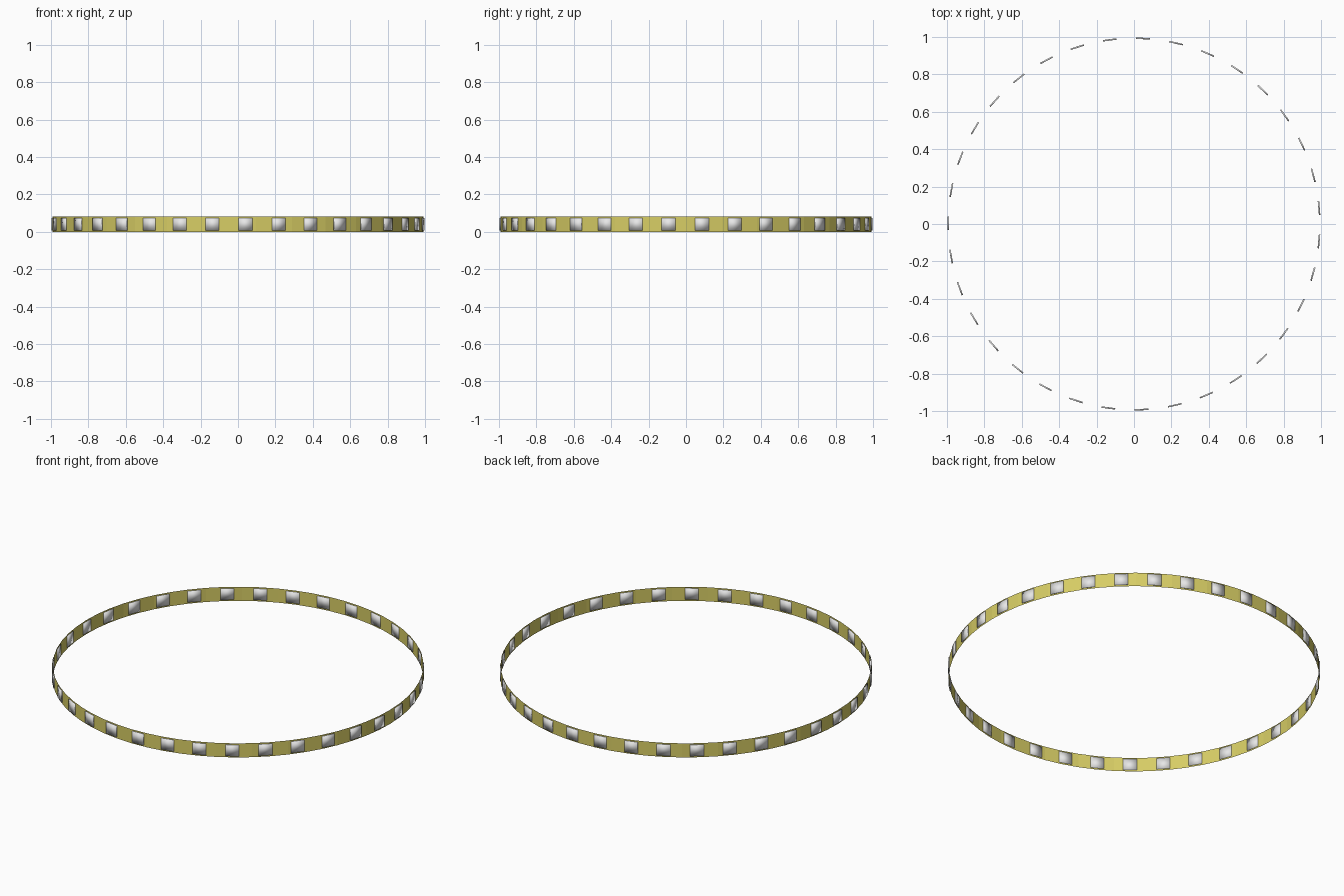
import bpy
import bmesh
import math
from mathutils import Matrix

if "Cube" in bpy.data.objects:
    bpy.data.objects.remove(bpy.data.objects["Cube"], do_unlink=True)

LIGHTS = 35
RADIUS = 0.993
HEIGHT = 0.083
START = math.radians(4.92)
STEP = math.tau / LIGHTS


def make_material(name, colour):
    mat = bpy.data.materials.new(name)
    mat.use_nodes = True
    mat.diffuse_color = colour
    mat.node_tree.nodes["Principled BSDF"].inputs["Base Color"].default_value = colour
    return mat


def make_object(name, bm, mat, smooth):
    mesh = bpy.data.meshes.new(name)
    for face in bm.faces:
        face.smooth = smooth
    bm.to_mesh(mesh)
    bm.free()
    mesh.materials.append(mat)
    obj = bpy.data.objects.new(name, mesh)
    bpy.context.collection.objects.link(obj)
    return obj


yellow = make_material("strip_yellow", (0.68, 0.61, 0.13, 1))
white = make_material("light_white", (0.8, 0.8, 0.8, 1))

# Paper-thin strip bent into a closed ring
bm = bmesh.new()
bmesh.ops.create_cone(bm, cap_ends=False, segments=64, radius1=RADIUS,
                      radius2=RADIUS, depth=HEIGHT,
                      matrix=Matrix.Translation((0, 0, HEIGHT / 2)))
make_object("ring_strip", bm, yellow, False)

# Thin pillow-shaded lights set through the strip at even spacing
bm = bmesh.new()
for i in range(LIGHTS):
    place = (Matrix.Rotation(START + i * STEP, 4, "Z")
             @ Matrix.Translation((RADIUS, 0, HEIGHT / 2))
             @ Matrix.Diagonal((0.008, 0.074, 0.066, 1)))
    bmesh.ops.create_cube(bm, size=1, matrix=place)
make_object("strip_lights", bm, white, True)
